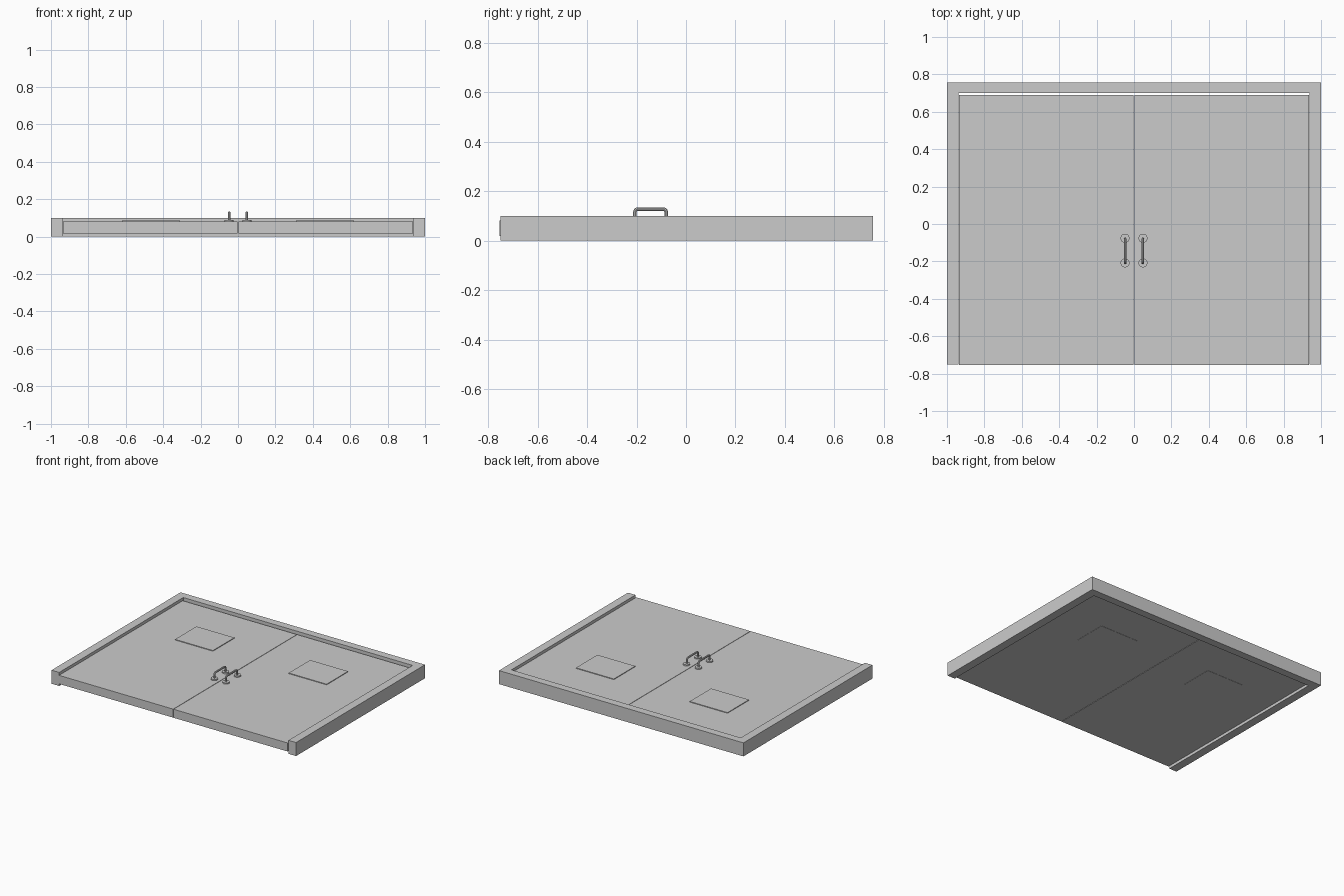
import bpy, bmesh, math

if "Cube" in bpy.data.objects:
    bpy.data.objects.remove(bpy.data.objects["Cube"])


def finish(name, bm):
    bmesh.ops.recalc_face_normals(bm, faces=bm.faces[:])
    me = bpy.data.meshes.new(name)
    bm.to_mesh(me)
    bm.free()
    ob = bpy.data.objects.new(name, me)
    bpy.context.collection.objects.link(ob)
    return ob


def prism(name, outline, z0, z1):
    bm = bmesh.new()
    face = bm.faces.new([bm.verts.new((x, y, z0)) for x, y in outline])
    ext = bmesh.ops.extrude_face_region(bm, geom=[face], use_keep_orig=True)
    top = [v for v in ext["geom"] if isinstance(v, bmesh.types.BMVert)]
    bmesh.ops.translate(bm, verts=top, vec=(0, 0, z1 - z0))
    return finish(name, bm)


def slab(name, x0, x1, y0, y1, z0, z1):
    xs = sorted((x0, x1))
    return prism(name, [(xs[0], y0), (xs[1], y0), (xs[1], y1), (xs[0], y1)], z0, z1)


def smooth(ob):
    bpy.ops.object.select_all(action='DESELECT')
    ob.select_set(True)
    bpy.context.view_layer.objects.active = ob
    bpy.ops.object.shade_smooth_by_angle(angle=math.radians(40))


def handle_grip(name, x):
    # round bar bent into a bracket with small rounded corners
    ya, yb, top, r = -0.207, -0.08, 0.128, 0.012
    pts = [(x, ya, 0.08)]
    for yc, start in ((ya + r, 180), (yb - r, 90)):
        for i in range(5):
            a = math.radians(start - i * 22.5)
            pts.append((x, yc + r * math.cos(a), top - r + r * math.sin(a)))
    pts.append((x, yb, 0.08))
    cu = bpy.data.curves.new(name, 'CURVE')
    cu.dimensions = '3D'
    cu.bevel_depth = 0.007
    cu.bevel_resolution = 2
    cu.use_fill_caps = True
    sp = cu.splines.new('POLY')
    sp.points.add(len(pts) - 1)
    for p, co in zip(sp.points, pts):
        p.co = (*co, 1)
    ob = bpy.data.objects.new(name, cu)
    bpy.context.collection.objects.link(ob)
    bpy.ops.object.select_all(action='DESELECT')
    ob.select_set(True)
    bpy.context.view_layer.objects.active = ob
    bpy.ops.object.convert(target='MESH')
    smooth(bpy.context.view_layer.objects.active)


# U-shaped frame, open at the threshold
prism("door_frame", [(-1, -0.75), (-0.938, -0.75), (-0.938, 0.70), (0.938, 0.70),
                     (0.938, -0.75), (1, -0.75), (1, 0.757), (-1, 0.757)], 0, 0.10)

for side, s in (("left", -1), ("right", 1)):
    # door leaf
    slab(side + "_door", s * 0.0015, s * 0.935, -0.755, 0.69, 0.018, 0.081)
    # window panel, slightly proud of the leaf
    slab(side + "_window", s * 0.31, s * 0.62, 0.15, 0.40, 0.0165, 0.086)
    # pull handle with two round base plates
    handle_grip(side + "_handle", s * 0.047)
    for label, y in (("lower", -0.208), ("upper", -0.076)):
        bpy.ops.mesh.primitive_cylinder_add(vertices=24, radius=0.024, depth=0.012,
                                            location=(s * 0.048, y, 0.084))
        plate = bpy.context.object
        plate.name = f"{side}_handle_{label}_plate"
        smooth(plate)
